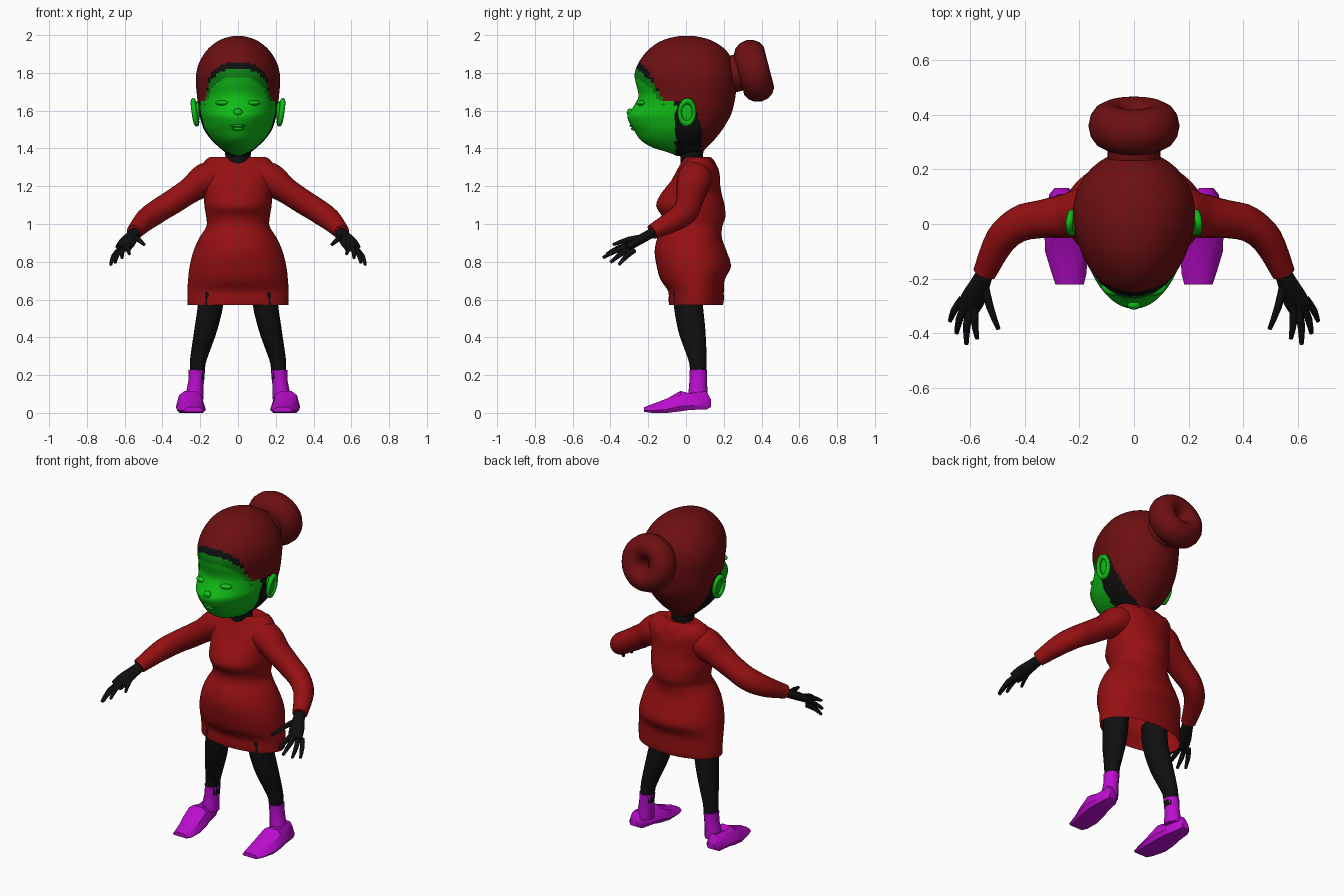
import bpy, bmesh, math
from mathutils import Vector

if "Cube" in bpy.data.objects:
    bpy.data.objects.remove(bpy.data.objects["Cube"])

def material(name, rgb):
    m = bpy.data.materials.new(name)
    m.diffuse_color = (*rgb, 1)
    m.use_nodes = True
    m.node_tree.nodes["Principled BSDF"].inputs["Base Color"].default_value = m.diffuse_color
    return m

RED = material("dress red", (0.30, 0.005, 0.006))
HAIR = material("hair dark red", (0.155, 0.005, 0.006))
GREEN = material("face green", (0.005, 0.50, 0.008))
SHADE = material("hairline green", (0.004, 0.22, 0.006))
BLACK = material("black", (0.005, 0.005, 0.005))
PURPLE = material("shoe purple", (0.50, 0.004, 0.62))

def finish(obj, name, mats, mirror=False, angle=60):
    obj.name = name
    for m in mats:
        obj.data.materials.append(m)
    bpy.ops.object.select_all(action='DESELECT')
    obj.select_set(True)
    bpy.context.view_layer.objects.active = obj
    if mirror:
        bpy.ops.object.transform_apply(location=True, rotation=True, scale=True)
    bpy.ops.object.shade_smooth_by_angle(angle=math.radians(angle))
    if mirror:
        obj.modifiers.new("mirror", 'MIRROR').use_mirror_merge = False
    return obj

def resample(rows, steps):
    """Catmull-Rom interpolation between the rows of numbers."""
    out = []
    for i in range(len(rows) - 1):
        a, b = rows[max(i - 1, 0)], rows[i]
        c, d = rows[i + 1], rows[min(i + 2, len(rows) - 1)]
        for s in range(steps):
            t = s / steps
            out.append([0.5 * (2 * q + (r - p) * t + (2 * p - 5 * q + 4 * r - w) * t * t
                               + (3 * q - p - 3 * r + w) * t ** 3)
                        for p, q, r, w in zip(a, b, c, d)])
    return out + [list(rows[-1])]

def skin(name, rings, mats, start=True, end=True, rule=None, **kw):
    """Bridge rings of points into one surface."""
    bm = bmesh.new()
    vs = [[bm.verts.new(p) for p in ring] for ring in rings]
    n = len(vs[0])
    for a, b in zip(vs, vs[1:]):
        for i in range(n):
            bm.faces.new((a[i], a[(i + 1) % n], b[(i + 1) % n], b[i]))
    if start:
        bm.faces.new(vs[0])
    if end:
        bm.faces.new(vs[-1])
    bmesh.ops.recalc_face_normals(bm, faces=bm.faces)
    if rule:
        for f in bm.faces:
            f.material_index = rule(f.calc_center_median())
    me = bpy.data.meshes.new(name)
    bm.to_mesh(me)
    bm.free()
    obj = bpy.data.objects.new(name, me)
    bpy.context.collection.objects.link(obj)
    return finish(obj, name, mats, **kw)

def body_rings(rows, steps, n, power=1.0):
    """Rows (z, half width, front y, back y, widest y) become horizontal rings."""
    rings = []
    for z, rx, yf, yb, ym in resample(rows, steps):
        ring = []
        for i in range(n):
            a = 2 * math.pi * i / n
            s = math.sin(a)
            y = ym + (yb - ym) * s if s > 0 else ym + (yf - ym) * abs(s) ** power
            ring.append(Vector((rx * math.cos(a), y, z)))
        rings.append(ring)
    return rings

def tube(name, rows, mat, steps=3, n=14, **kw):
    """Rows (x, y, z, side radius, other radius) become a limb along its path."""
    pts = resample(rows, steps)
    rings = []
    for i, p in enumerate(pts):
        d = Vector(pts[min(i + 1, len(pts) - 1)][:3]) - Vector(pts[max(i - 1, 0)][:3])
        v = d.cross(Vector((1, 0, 0))).normalized()
        u = v.cross(d).normalized()
        rings.append([Vector(p[:3]) + u * p[3] * math.cos(2 * math.pi * k / n)
                      + v * p[4] * math.sin(2 * math.pi * k / n) for k in range(n)])
    return skin(name, rings, [mat], mirror=True, **kw)

def ball(name, loc, size, mat, rot=(0, 0, 0), mirror=False):
    bpy.ops.mesh.primitive_uv_sphere_add(segments=20, ring_count=12, location=loc, rotation=rot)
    bpy.context.object.scale = size
    return finish(bpy.context.object, name, [mat], mirror=mirror)

# Head: face, hair cap and dark nape coloured by the hairline
HAIRLINE = [(-0.40, 1.82), (-0.255, 1.82), (-0.17, 1.745), (-0.12, 1.66), (0.5, 1.64)]

def hairline(y):
    for (a, za), (b, zb) in zip(HAIRLINE, HAIRLINE[1:]):
        if y <= b:
            return za + (zb - za) * (y - a) / (b - a)
    return 1.64

def head_rule(c):
    h = hairline(c.y)
    back = 0.085 - max(0, c.z - 1.5) * 0.3
    if c.z > h:
        return 3 if c.y < -0.15 and c.z < h + 0.05 * min(1, (-0.15 - c.y) / 0.06) else 0
    if c.y > back:
        return 0
    if c.y > -0.055:
        return 3
    return 2 if c.y < -0.12 and c.z > h - 0.04 else 1

head = [(1.365, .04, -.05, .075, .02), (1.385, .07, -.10, .09, .02), (1.41, .10, -.18, .11, .02),
        (1.45, .142, -.242, .15, .02), (1.50, .178, -.275, .19, .02), (1.54, .193, -.300, .215, .03),
        (1.58, .203, -.310, .237, .03), (1.62, .210, -.282, .25, .04), (1.68, .217, -.252, .262, .04),
        (1.75, .223, -.266, .268, .04), (1.80, .221, -.272, .266, .04), (1.86, .205, -.250, .25, .03),
        (1.92, .168, -.205, .215, .02), (1.96, .125, -.155, .165, .01), (1.985, .08, -.10, .11, .0),
        (1.998, .03, -.04, .05, .0)]
skin("head", body_rings(head, 5, 80, 1.12), [HAIR, GREEN, SHADE, BLACK], rule=head_rule)

# Face details
ball("closed_eyelid", (.085, -.238, 1.645), (.035, .022, .014), GREEN, (0, 0, .35), True)
ball("nose", (0, -.296, 1.595), (.025, .018, .02), GREEN)
ball("upper_lip", (0, -.281, 1.525), (.04, .018, .009), GREEN)
ball("lower_lip", (0, -.274, 1.508), (.032, .018, .009), GREEN)

# Ears: dish with a raised rim
ball("ear_dish", (.215, .005, 1.595), (.014, .035, .06), GREEN, (.25, 0, 0), True)
bpy.ops.mesh.primitive_torus_add(major_segments=20, minor_segments=8, major_radius=.05,
                                 minor_radius=.014, location=(.228, .005, 1.595),
                                 rotation=(.25, math.pi / 2 + .15, .35))
bpy.context.object.scale = (1.2, .78, 1)
finish(bpy.context.object, "ear_rim", [GREEN], mirror=True)

# Bun on the back of the head with its neck
TILT = -math.radians(75.5)
bpy.ops.mesh.primitive_torus_add(major_segments=32, minor_segments=14, major_radius=.094,
                                 minor_radius=.073, location=(0, .36, 1.815), rotation=(TILT, 0, 0))
bpy.context.object.scale = (1, 1, 1.15)
finish(bpy.context.object, "hair_bun", [HAIR])
bpy.ops.mesh.primitive_cylinder_add(vertices=24, radius=.098, depth=.09,
                                    location=(0, .255, 1.80), rotation=(TILT, 0, 0))
finish(bpy.context.object, "bun_base", [HAIR])

# Neck
skin("neck", body_rings([(1.28, .075, -.03, .10, .03), (1.36, .066, -.03, .09, .03),
                         (1.45, .085, -.05, .10, .03)], 3, 20), [BLACK])

# Dress with a sunken V neckline, open at the hem
dress = [(.575, .266, -.09, .195, .05), (.60, .267, -.092, .20, .05), (.65, .268, -.095, .20, .05),
         (.71, .264, -.135, .205, .05), (.78, .256, -.155, .238, .04), (.86, .236, -.166, .215, .04),
         (.93, .205, -.152, .19, .04), (.99, .168, -.125, .192, .04), (1.04, .168, -.125, .208, .04),
         (1.10, .178, -.158, .205, .04), (1.16, .180, -.135, .19, .04), (1.22, .190, -.095, .18, .05),
         (1.30, .195, -.052, .176, .06), (1.345, .168, -.025, .155, .06), (1.36, .135, -.01, .13, .06),
         (1.35, .08, .0, .11, .05)]
rings = body_rings(dress, 4, 64)
for ring in rings:
    for p in ring:
        low = 1.16 if p.y < .05 else 1.27
        if p.z > low + abs(p.x) * (1.25 if p.y < .05 else .6):
            p.y += .01 if p.y < .05 else -.01
skin("dress", rings, [RED], start=False)

# Sleeves
tube("sleeve", [(.09, .05, 1.265, .08, .085), (.17, .045, 1.24, .088, .092), (.25, .03, 1.185, .07, .082),
                (.34, .018, 1.125, .066, .07), (.42, .0, 1.075, .062, .068), (.49, -.06, 1.025, .057, .06),
                (.548, -.18, .962, .043, .04)], RED, 4, 18)

# Hands: palm and five fingers
tube("palm", [(.54, -.165, .965, .03, .026), (.56, -.21, .94, .036, .026), (.588, -.27, .905, .046, .024),
              (.61, -.315, .875, .042, .018)], BLACK)
fingers = {"thumb": ((.548, -.22, .935), (.497, -.385, .895)),
           "index_finger": ((.582, -.295, .895), (.575, -.42, .845)),
           "middle_finger": ((.600, -.305, .885), (.614, -.44, .825)),
           "ring_finger": ((.617, -.295, .872), (.650, -.40, .800)),
           "little_finger": ((.630, -.275, .865), (.674, -.355, .788))}
for name, (a, b) in fingers.items():
    a, b = Vector(a), Vector(b)
    m = a.lerp(b, .5) + Vector((.006, 0, .008))
    tube(name, [(*a, .015, .015), (*m, .014, .014), (*b, .008, .008)], BLACK, 2, 8)

# Legs
tube("leg", [(.14, .01, .70, .07, .08), (.145, .012, .58, .067, .077), (.170, .03, .45, .060, .072),
             (.195, .05, .35, .050, .058), (.213, .063, .27, .042, .046), (.216, .065, .18, .038, .042)],
     BLACK, 3, 16)

# Ankle socks
tube("sock", [(.218, .065, .23, .044, .047), (.222, .065, .17, .041, .047),
              (.232, .062, .08, .05, .052)], PURPLE, 2, 12)

# Shoes: faceted sections from heel to toe (y, centre x, sole half width, top half width, bottom, top)
shoe = [(.132, .265, .026, .018, .035, .075), (.108, .263, .048, .030, .022, .118),
        (.02, .258, .064, .045, .020, .108), (-.03, .254, .074, .058, .012, .120),
        (-.10, .248, .078, .058, .004, .080), (-.18, .238, .064, .046, .004, .050),
        (-.222, .236, .052, .040, .010, .034)]
rings = [[Vector((cx + sx, y, z)) for sx, z in
          ((-w * .8, lo), (w * .8, lo), (w, lo + (hi - lo) * .25), (t, lo + (hi - lo) * .8),
           (t * .5, hi), (-t * .5, hi), (-t, lo + (hi - lo) * .8), (-w, lo + (hi - lo) * .25))]
         for y, cx, w, t, lo, hi in shoe]
skin("shoe", rings, [PURPLE], mirror=True, angle=35)

# Rest the soles on z = 0
for o in bpy.data.objects:
    o.location.z -= .004
